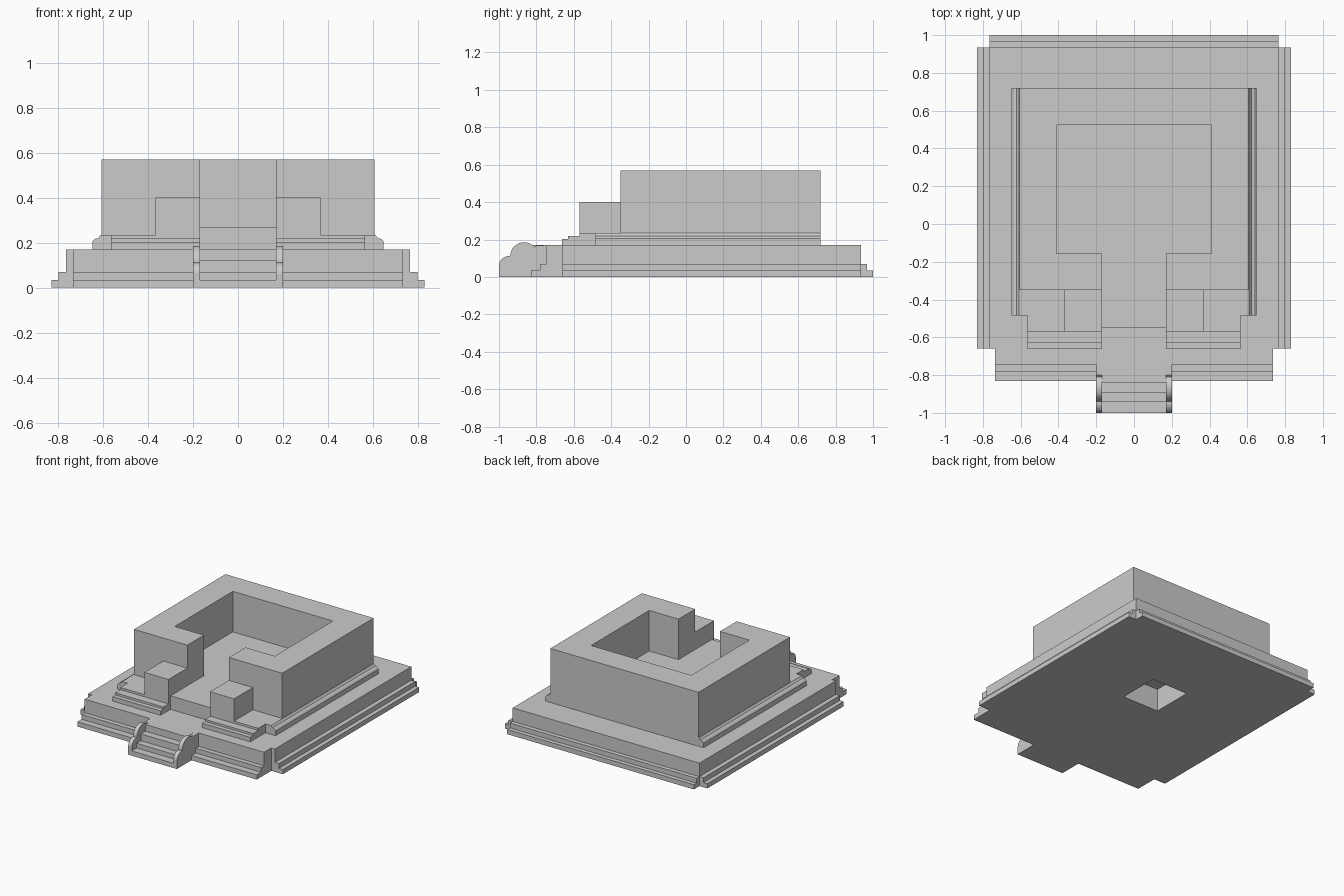
import bpy, bmesh, math
from mathutils import Vector

if "Cube" in bpy.data.objects:
    bpy.data.objects.remove(bpy.data.objects["Cube"])


def prism(name, pts, axis, a, b):
    """Extrude a 2D profile along an axis from a to b.
    Profile is (y,z) for x, (x,z) for y, (x,y) for z."""
    place = {'x': lambda p, q, t: (t, p, q),
             'y': lambda p, q, t: (p, t, q),
             'z': lambda p, q, t: (p, q, t)}[axis]
    bm = bmesh.new()
    face = bm.faces.new([bm.verts.new(place(p, q, a)) for p, q in pts])
    ext = bmesh.ops.extrude_face_region(bm, geom=[face])
    moved = [v for v in ext['geom'] if isinstance(v, bmesh.types.BMVert)]
    bmesh.ops.translate(bm, verts=moved, vec=Vector(place(0, 0, b - a)))
    bmesh.ops.recalc_face_normals(bm, faces=bm.faces)
    me = bpy.data.meshes.new(name)
    bm.to_mesh(me)
    bm.free()
    ob = bpy.data.objects.new(name, me)
    bpy.context.collection.objects.link(ob)
    return ob


def box(name, x0, x1, y0, y1, z0, z1):
    return prism(name, [(x0, y0), (x1, y0), (x1, y1), (x0, y1)], 'z', z0, z1)


def both_sides(half):
    """Close a right-hand profile by reflecting it across x = 0."""
    return half + [(-p, q) for p, q in reversed(half)]


def pair(name, pts, a, b):
    """The same x-extruded part on the left and right."""
    prism(name + "_right", pts, 'x', a, b)
    prism(name + "_left", pts, 'x', -b, -a)


# Lower plinth with stepped sides
plinth = prism("plinth", both_sides([(.83, 0), (.83, .035), (.798, .035), (.798, .07),
                                     (.765, .07), (.765, .17)]), 'y', -.66, .935)

# Square recess in the underside
cutter = box("recess_cutter", -.15, .15, .07, .38, -.1, .3)
cutter.hide_render = True
mod = plinth.modifiers.new("recess", 'BOOLEAN')
mod.operation = 'DIFFERENCE'
mod.solver = 'EXACT'
mod.object = cutter
bpy.context.view_layer.objects.active = plinth
bpy.ops.object.modifier_apply(modifier=mod.name)
bpy.data.objects.remove(cutter)

# Stepped back and front edges of the plinth
prism("plinth_back", [(.935, 0), (1, 0), (1, .035), (.968, .035), (.968, .07),
                      (.935, .07)], 'x', -.765, .765)
prism("plinth_front", [(-.66, 0), (-.83, 0), (-.83, .035), (-.78, .035), (-.78, .07),
                       (-.745, .07), (-.745, .17), (-.66, .17)], 'x', -.735, .735)

# Entrance stairs
stairs = [(-.745, 0)]
top = 0
for y, z in [(-1, .035), (-.943, .07), (-.893, .12), (-.84, .17)]:
    stairs += [(y, top), (y, z)]
    top = z
stairs.append((-.745, .17))
prism("stairs", stairs, 'x', -.17, .17)

# Scrolled cheek walls beside the stairs
cheek = [(-.74, 0), (-1, 0)]
for i in range(7):
    t = math.pi - i * math.pi / 12
    cheek.append((-.945 + .055 * math.cos(t), .06 + .052 * math.sin(t)))
for i in range(13):
    t = math.radians(180 - i * 11.5)
    cheek.append((-.865 + .075 * math.cos(t), .112 + .073 * math.sin(t)))
cheek += [(-.80, .168), (-.74, .17)]
pair("stair_cheek", cheek, .17, .2)

# Upper tier with moulded sides
prism("upper_tier", both_sides([(.648, .17), (.648, .205), (.636, .217),
                                (.622, .22), (.61, .235)]), 'y', -.485, .72)
# Stepped front halves of the tier
pair("tier_front", [(-.485, .17), (-.663, .17), (-.663, .203), (-.63, .203), (-.63, .219),
                    (-.57, .219), (-.57, .235), (-.485, .235)], .17, .565)

# Raised floor and threshold
box("threshold", -.17, .17, -.547, -.485, .17, .27)
box("passage_floor", -.17, .17, -.485, -.155, .235, .27)
box("hall_floor", -.41, .41, -.155, .525, .235, .27)

# Thick walls around the hall, open at the front
prism("walls", both_sides([(.17, -.155), (.17, -.35), (.607, -.35), (.607, .72)])[:4]
      + [(-.607, .72), (-.607, -.35), (-.17, -.35), (-.17, -.155), (-.41, -.155),
         (-.41, .525), (.41, .525), (.41, -.155)], 'z', .235, .57)

# Low blocks flanking the entrance
pair("entrance_block", [(-.57, .235), (-.35, .235), (-.35, .40), (-.57, .40)], .17, .367)
